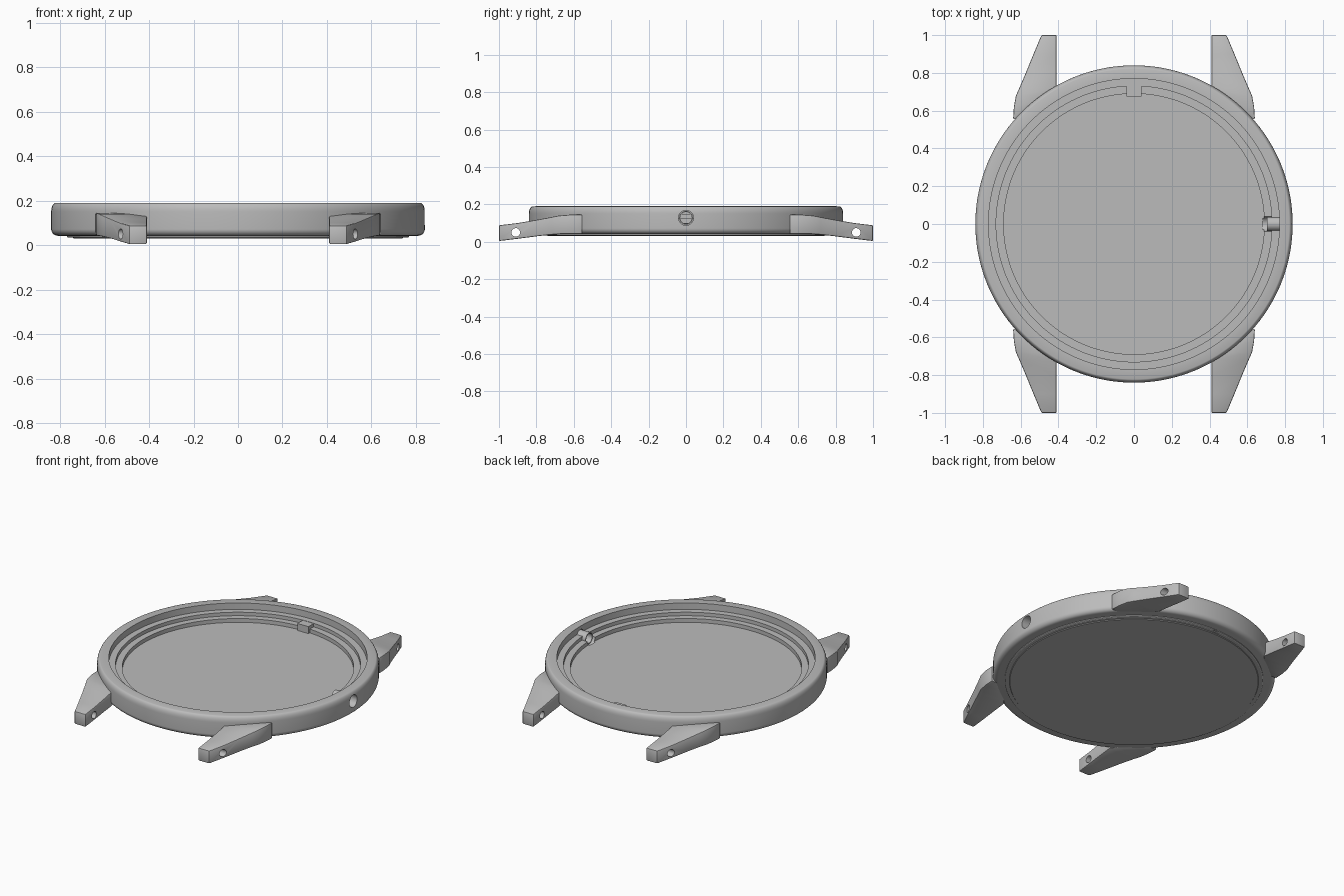
import bpy, bmesh, math
from mathutils import Matrix

old = bpy.data.objects.get("Cube")
if old:
    bpy.data.objects.remove(old, do_unlink=True)

steel = bpy.data.materials.new("brushed grey steel")
steel.use_nodes = True
steel.diffuse_color = (0.5, 0.5, 0.5, 1)
for node in steel.node_tree.nodes:
    if node.type == 'BSDF_PRINCIPLED':
        node.inputs["Base Color"].default_value = (0.5, 0.5, 0.5, 1)


def make(name, bm):
    bmesh.ops.recalc_face_normals(bm, faces=bm.faces)
    mesh = bpy.data.meshes.new(name)
    bm.to_mesh(mesh)
    bm.free()
    mesh.materials.append(steel)
    ob = bpy.data.objects.new(name, mesh)
    bpy.context.collection.objects.link(ob)
    return ob


def activate(ob):
    bpy.ops.object.select_all(action='DESELECT')
    ob.select_set(True)
    bpy.context.view_layer.objects.active = ob


def smooth(ob):
    activate(ob)
    bpy.ops.object.shade_smooth_by_angle(angle=math.radians(30))


def lathe(name, profile, steps=144):
    """Spin an (r, z) profile about the vertical axis."""
    bm = bmesh.new()
    vs = [bm.verts.new((r, 0, z)) for r, z in profile]
    pairs = list(zip(vs, vs[1:]))
    if profile[0][0] > 0:
        pairs.append((vs[-1], vs[0]))
    edges = [bm.edges.new(p) for p in pairs]
    bmesh.ops.spin(bm, geom=vs + edges, cent=(0, 0, 0), axis=(0, 0, 1),
                   angle=math.tau, steps=steps, use_duplicate=False)
    bmesh.ops.remove_doubles(bm, verts=bm.verts, dist=0.0002)
    return make(name, bm)


def x_cylinder(name, radius, x0, x1, y, z, sides=32):
    bm = bmesh.new()
    place = Matrix.Translation(((x0 + x1) / 2, y, z)) @ Matrix.Rotation(math.pi / 2, 4, 'Y')
    bmesh.ops.create_cone(bm, cap_ends=True, segments=sides, radius1=radius,
                          radius2=radius, depth=x1 - x0, matrix=place)
    return make(name, bm)


def box(name, centre, size):
    bm = bmesh.new()
    bmesh.ops.create_cube(bm, size=1, matrix=Matrix.Translation(centre)
                          @ Matrix.Diagonal((*size, 1)))
    return make(name, bm)


def cut(ob, cutter):
    activate(ob)
    mod = ob.modifiers.new("cut", 'BOOLEAN')
    mod.operation = 'DIFFERENCE'
    mod.solver = 'EXACT'
    mod.object = cutter
    bpy.ops.object.modifier_apply(modifier=mod.name)
    bpy.data.objects.remove(cutter, do_unlink=True)


def arc(cr, cz, rr, rz, a0, a1, n=7):
    angles = [math.radians(a0 + (a1 - a0) * i / n) for i in range(n + 1)]
    return [(cr + rr * math.cos(a), cz + rz * math.sin(a)) for a in angles]


# Case body: rounded outer wall, two inner ledges and the floor
HOLE_Z = 0.128
profile = [(0, 0.042), (0.81, 0.042)]
profile += arc(0.81, 0.072, 0.03, 0.03, -70, 0)
profile += arc(0.82, 0.15, 0.02, 0.04, 0, 85)
profile += [(0.77, 0.19), (0.77, 0.148), (0.73, 0.148), (0.73, 0.125),
            (0.69, 0.125), (0.69, 0.1), (0, 0.1)]
case = lathe("case_body", profile)
cut(case, x_cylinder("stem_cutter", 0.04, 0.68, 0.9, 0, HOLE_Z))
smooth(case)

# Case back with a shallow rim and an opening notch
back = lathe("case_back", [(0, 0.03), (0.74, 0.03), (0.743, 0.034), (0.765, 0.034),
                           (0.77, 0.037), (0.77, 0.045), (0, 0.045)])
cut(back, box("notch_cutter", (0, 0.77, 0.035), (0.04, 0.03, 0.012)))
smooth(back)

# Stem tube inside the crown hole
tube = x_cylinder("stem_tube", 0.037, 0.705, 0.775, 0, HOLE_Z)
cut(tube, x_cylinder("tube_cutter", 0.031, 0.69, 0.79, 0, HOLE_Z))
smooth(tube)

# Locating tab on the ledge
box("locating_tab", (0, 0.705, 0.118), (0.08, 0.06, 0.056))

# Lugs: sections along y as (y, inner x, outer x, bottom z, top z)
SECTIONS = [
    (0.555, 0.60, 0.64, 0.042, 0.145), (0.62, 0.52, 0.636, 0.042, 0.145),
    (0.68, 0.44, 0.625, 0.041, 0.14), (0.72, 0.41, 0.607, 0.038, 0.132),
    (0.80, 0.41, 0.573, 0.029, 0.117), (0.90, 0.41, 0.532, 0.016, 0.1),
    (1.0, 0.41, 0.49, 0.004, 0.088)]


def lug(name, sx, sy):
    bm = bmesh.new()
    rings = [[bm.verts.new((sx * x, sy * y, z)) for x, z in
              ((xi, z0), (xo, z0), (xo, z1), (xi, z1))]
             for y, xi, xo, z0, z1 in SECTIONS]
    for a, b in zip(rings, rings[1:]):
        for i in range(4):
            j = (i + 1) % 4
            bm.faces.new((a[i], a[j], b[j], b[i]))
    bm.faces.new(rings[0])
    bm.faces.new(rings[-1])
    ob = make(name, bm)
    activate(ob)
    bevel = ob.modifiers.new("soft edges", 'BEVEL')
    bevel.width = 0.006
    bevel.segments = 2
    bevel.angle_limit = math.radians(40)
    bpy.ops.object.modifier_apply(modifier=bevel.name)
    # Spring bar hole
    cut(ob, x_cylinder("bar_cutter", 0.023, -0.8, 0.8, sy * 0.91, 0.05, 24))
    smooth(ob)


for sx, side in ((1, "left"), (-1, "right")):
    for sy, end in ((-1, "front"), (1, "back")):
        lug(f"{end}_{side}_lug", sx, sy)

# Remove shared leftovers from the selection
bpy.ops.object.select_all(action='DESELECT')
